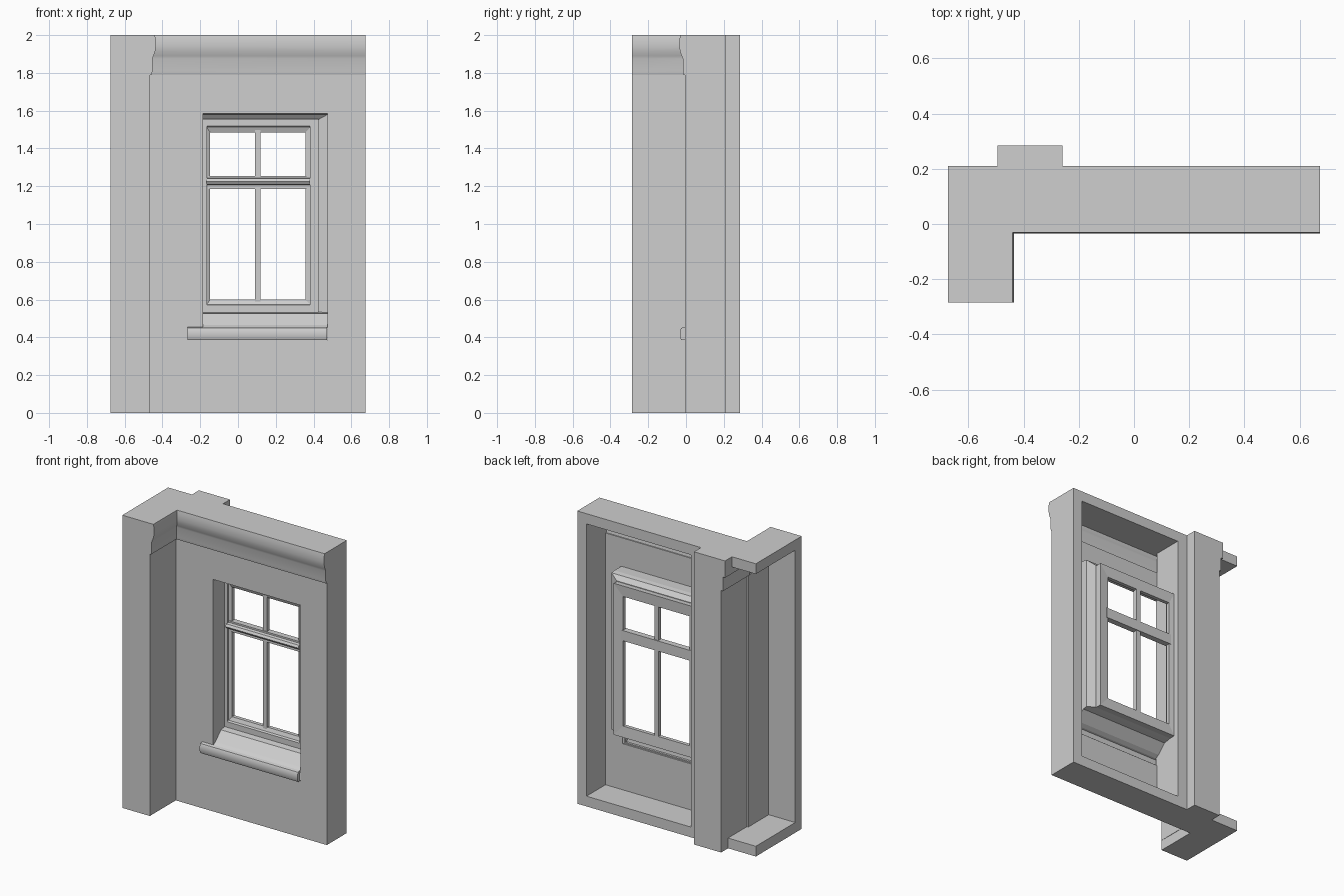
import bpy, bmesh, math

cube = bpy.data.objects.get("Cube")
if cube:
    bpy.data.objects.remove(cube, do_unlink=True)

GREY = (0.62, 0.62, 0.62, 1)
mat = bpy.data.materials.new("plaster_grey")
mat.use_nodes = True
mat.diffuse_color = GREY
mat.node_tree.nodes["Principled BSDF"].inputs["Base Color"].default_value = GREY


def finish(name, bm, smooth=False):
    bmesh.ops.recalc_face_normals(bm, faces=bm.faces)
    mesh = bpy.data.meshes.new(name)
    bm.to_mesh(mesh)
    bm.free()
    mesh.materials.append(mat)
    obj = bpy.data.objects.new(name, mesh)
    bpy.context.collection.objects.link(obj)
    if smooth:
        bpy.context.view_layer.objects.active = obj
        obj.select_set(True)
        bpy.ops.object.shade_smooth_by_angle(angle=math.radians(30))
        obj.select_set(False)
    return obj


def box(name, x, y, z):
    bm = bmesh.new()
    bmesh.ops.create_cube(bm, size=1)
    for v in bm.verts:
        v.co = [r[0] if c < 0 else r[1] for r, c in zip((x, y, z), v.co)]
    return finish(name, bm)


def loft(name, rings, closed=False, smooth=False):
    """Bridge successive rings; closed joins the last ring to the first."""
    bm = bmesh.new()
    loops = [[bm.verts.new(p) for p in ring] for ring in rings]
    pairs = list(zip(loops, loops[1:]))
    if closed:
        pairs.append((loops[-1], loops[0]))
    else:
        bm.faces.new(loops[0])
        bm.faces.new(loops[-1])
    for a, b in pairs:
        n = len(a)
        for i in range(n):
            j = (i + 1) % n
            bm.faces.new((a[i], a[j], b[j], b[i]))
    return finish(name, bm, smooth)


def rect(x0, x1, z0, z1, y, grow=0):
    x0, x1, z0, z1 = x0 - grow, x1 + grow, z0 - grow, z1 + grow
    return [(x0, y, z0), (x1, y, z0), (x1, y, z1), (x0, y, z1)]


# Main levels
END, FACE, BACK = 0.675, -0.005, 0.21
LEG, FRONT, POST_BACK = -0.465, -0.285, 0.285
RIM, SHEET = 0.07, 0.01
CORNICE = 1.79
W0, W1 = -0.185, 0.475          # window opening sides

# Thin wall panel with the window hole
hole = (W0, W1, 0.385, 1.585)
panel = (LEG, END, 0, CORNICE)
loft("wall_panel", [rect(*panel, FACE), rect(*hole, FACE),
                    rect(*hole, FACE + SHEET), rect(*panel, FACE + SHEET)], True)

# Open-backed rim: plates above and below, and the right-hand edge
for name, z0, z1, out in (("bottom_plate", 0, RIM, -0.002),
                          ("top_plate", 2 - RIM, 2, 0.024)):
    plan = [(-END, FRONT), (LEG + out, FRONT), (LEG + out, FACE - out),
            (END, FACE - out), (END, BACK), (-END, BACK)]
    loft(name, [[(x, y, z) for x, y in plan] for z in (z0, z1)])
box("end_plate", (END - RIM, END), (FACE + 0.002, BACK), (RIM, 2 - RIM))

# Return wall at the corner, rear post and the stile beside the window
box("return_front", (-END, LEG), (FRONT, FRONT + RIM), (RIM, 2 - RIM))
box("return_skin", (LEG - SHEET, LEG), (FRONT + RIM, FACE + SHEET), (RIM, CORNICE))
box("rear_post", (LEG, -0.26), (FACE + SHEET, POST_BACK), (0, 2))
box("post_cap_lower", (-0.48, LEG), (0, POST_BACK), (CORNICE, 1.885))
box("post_cap_upper", (-0.495, LEG), (0, POST_BACK), (1.885, 2))
box("inner_stile", (-0.26, W0), (FACE + SHEET, BACK), (RIM, 2 - RIM))

# Hollow cornice mitred round the inside corner: offset from wall, height
moulding = [(0, CORNICE), (0.008, CORNICE), (0.012, 1.81), (0.012, 1.875),
            (0.018, 1.89), (0.027, 1.915), (0.03, 1.94), (0.03, 1.975),
            (0.025, 2.0)]
shell = moulding + [(d - SHEET, z) for d, z in reversed(moulding)]
solid = moulding + [(-SHEET, 2.0), (-SHEET, CORNICE)]


def across(profile, x):
    return [(x, FACE - d, z) for d, z in profile]


def along(profile, y):
    return [(LEG + d, y, z) for d, z in profile]


loft("cornice", [along(shell, FRONT + RIM), [(LEG + d, FACE - d, z) for d, z in shell],
                 across(shell, END - RIM)], smooth=True)
loft("cornice_right_end", [across(solid, END - RIM), across(solid, END)], smooth=True)
loft("cornice_return_end", [along(solid, FRONT + RIM), along(solid, FRONT)], smooth=True)

# Thin window surround: straight reveal, sloped sill bed, then a step in to the sash
steps = [(W0, W1, 0.45, 1.585, FACE), (W0, W1, 0.465, 1.585, 0.02),
         (W0, W1, 0.525, 1.585, 0.08), (W0, W1, 0.53, 1.58, 0.11),
         (W0, 0.42, 0.535, 1.55, 0.135)]
loft("window_surround", [rect(*s) for s in steps]
     + [rect(*s, grow=SHEET) for s in reversed(steps)], True)

# Stepped sash frame
loft("sash_frame", [rect(W0, 0.425, 0.525, 1.555, 0.12),
                    rect(-0.165, 0.38, 0.57, 1.52, 0.12),
                    rect(-0.165, 0.38, 0.575, 1.51, 0.135),
                    rect(-0.147, 0.357, 0.6, 1.485, 0.145),
                    rect(-0.147, 0.357, 0.6, 1.485, 0.17),
                    rect(W0, 0.425, 0.525, 1.56, 0.175)], True)

# Glazing bars
box("mullion", (0.09, 0.12), (0.14, 0.17), (0.58, 1.5))
box("transom", (-0.16, 0.37), (0.135, 0.175), (1.185, 1.255))
bar = [(0.14, 1.205), (0.115, 1.21), (0.105, 1.225), (0.115, 1.24), (0.14, 1.245)]
loft("transom_moulding", [[(x, y, z) for y, z in bar] for x in (-0.17, 0.38)],
     smooth=True)

# Hollow sill nose with closed ends
nose = [(FACE, 0.385), (-0.025, 0.385), (-0.032, 0.4), (-0.032, 0.435),
        (-0.025, 0.45), (FACE, 0.455)]
inside = [(FACE, 0.445), (-0.022, 0.44), (-0.024, 0.41), (-0.02, 0.393),
          (FACE, 0.393)]
for name, x0, x1, outline in (("sill_nose", -0.265, 0.47, nose + inside),
                              ("sill_left_end", 0.46, 0.472, nose),
                              ("sill_right_end", -0.267, -0.255, nose)):
    loft(name, [[(x, y, z) for y, z in outline] for x in (x0, x1)], smooth=True)
